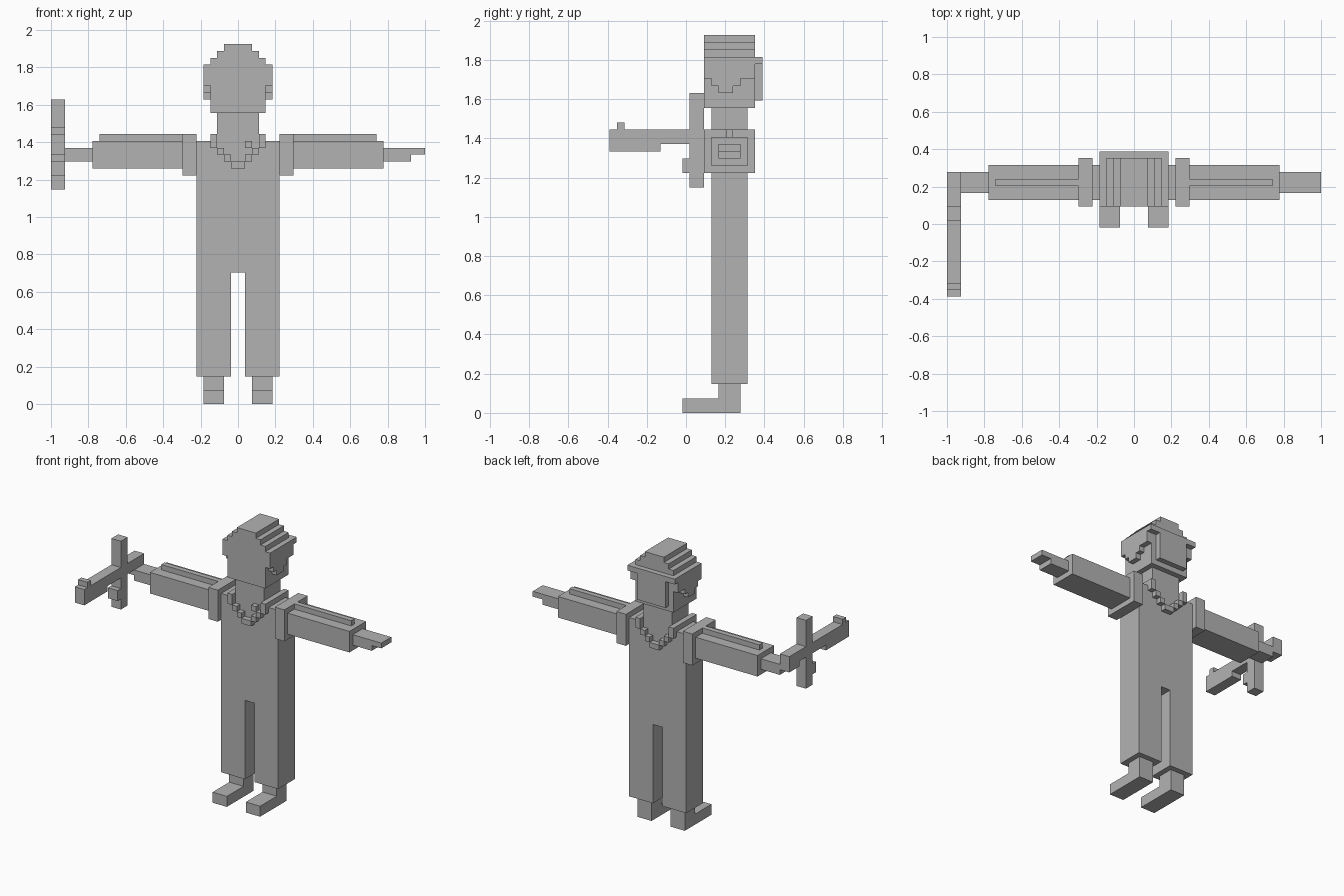
import bpy

cube = bpy.data.objects.get("Cube")
if cube:
    bpy.data.objects.remove(cube, do_unlink=True)

U = 1 / 27          # size of one block
MID = 10.5          # depth index of the centre plane

grey = bpy.data.materials.new("plain_grey")
grey.use_nodes = True
COLOUR = (0.45, 0.45, 0.45, 1)
grey.diffuse_color = COLOUR
grey.node_tree.nodes["Principled BSDF"].inputs["Base Color"].default_value = COLOUR


def blocks(name, *boxes):
    """One object from boxes given as (x range, depth range, height range)."""
    verts, faces = [], []
    for xs, ys, zs in boxes:
        n = len(verts)
        verts += [(x * U, (y - MID) * U, z * U)
                  for x in sorted(xs) for y in ys for z in zs]
        faces += [[n + i for i in f] for f in
                  ((0, 1, 3, 2), (4, 6, 7, 5), (0, 4, 5, 1),
                   (2, 3, 7, 6), (0, 2, 6, 4), (1, 5, 7, 3))]
    mesh = bpy.data.meshes.new(name)
    mesh.from_pydata(verts, [], faces)
    mesh.materials.append(grey)
    ob = bpy.data.objects.new(name, mesh)
    bpy.context.collection.objects.link(ob)
    return ob


BODY = (14, 19)     # depth of torso, legs and arms
WIDE = (13, 20)     # depth of head and shoulder pads

# Torso and neck
blocks("torso", ((-6, 6), BODY, (19, 38)))
blocks("neck", ((-3, 3), BODY, (38, 42)))

# Limbs on both sides
for side, s in (("left", 1), ("right", -1)):
    blocks(side + "_leg", ((s, 6 * s), BODY, (4, 19)))
    blocks(side + "_shoe", ((2 * s, 5 * s), (10, 18), (0, 2)),
           ((2 * s, 5 * s), (15, 18), (2, 4)))
    blocks(side + "_shoulder_pad", ((6 * s, 8 * s), WIDE, (33, 39)))
    blocks(side + "_arm", ((8 * s, 21 * s), BODY, (34, 38)))
    blocks(side + "_arm_ridge", ((8 * s, 20 * s), (16, 17), (38, 39)))
    blocks(side + "_hand", ((21 * s, 25 * s), (15, 18), (35, 37)),
           ((25 * s, 27 * s), (15, 18), (36, 37)))

# Head with a stepped cap
blocks("head", ((-4, 4), WIDE, (42, 49)))
blocks("cap", *[((-5 + k, 5 - k), WIDE, (48 + k, 49 + k)) for k in range(4)])
blocks("cap_back", ((-5, 5), (20, 21), (48, 49)), ((-3, 3), (20, 21), (43, 48)))

# Hair at the temples, hanging lowest in the middle
for side, s in (("left", 1), ("right", -1)):
    blocks(side + "_side_hair",
           *[((4 * s, 5 * s), (13 + i, 14 + i), (low, 48))
             for i, low in enumerate((46, 45, 44, 44, 45, 46, 46))])

# Necklace of blocks round the front and back
beads = [((-1, 1), (34, 35))]
for s in (1, -1):
    beads += [((s * (4 - k), s * (3 - k)), (37 - k, 38 - k)) for k in range(3)]
for side, depth in (("front", (13, 14)), ("back", (19, 20))):
    blocks("necklace_" + side, *[(x, depth, z) for x, z in beads])
blocks("necklace_shoulders", *[((3 * s, 4 * s), WIDE, (38, 39)) for s in (1, -1)])
blocks("chest_stud", ((1, 2), (13, 14), (37, 38)))

# Handheld device in the right hand
GRIP = (-27, -25)
blocks("device_barrel", (GRIP, (0, 18), (37, 39)), (GRIP, (0, 7), (36, 37)))
blocks("device_magazine", (GRIP, (11, 13), (31, 44)))
blocks("device_sight", (GRIP, (1, 2), (39, 40)))
blocks("device_trigger", (GRIP, (10, 11), (33, 35)))
